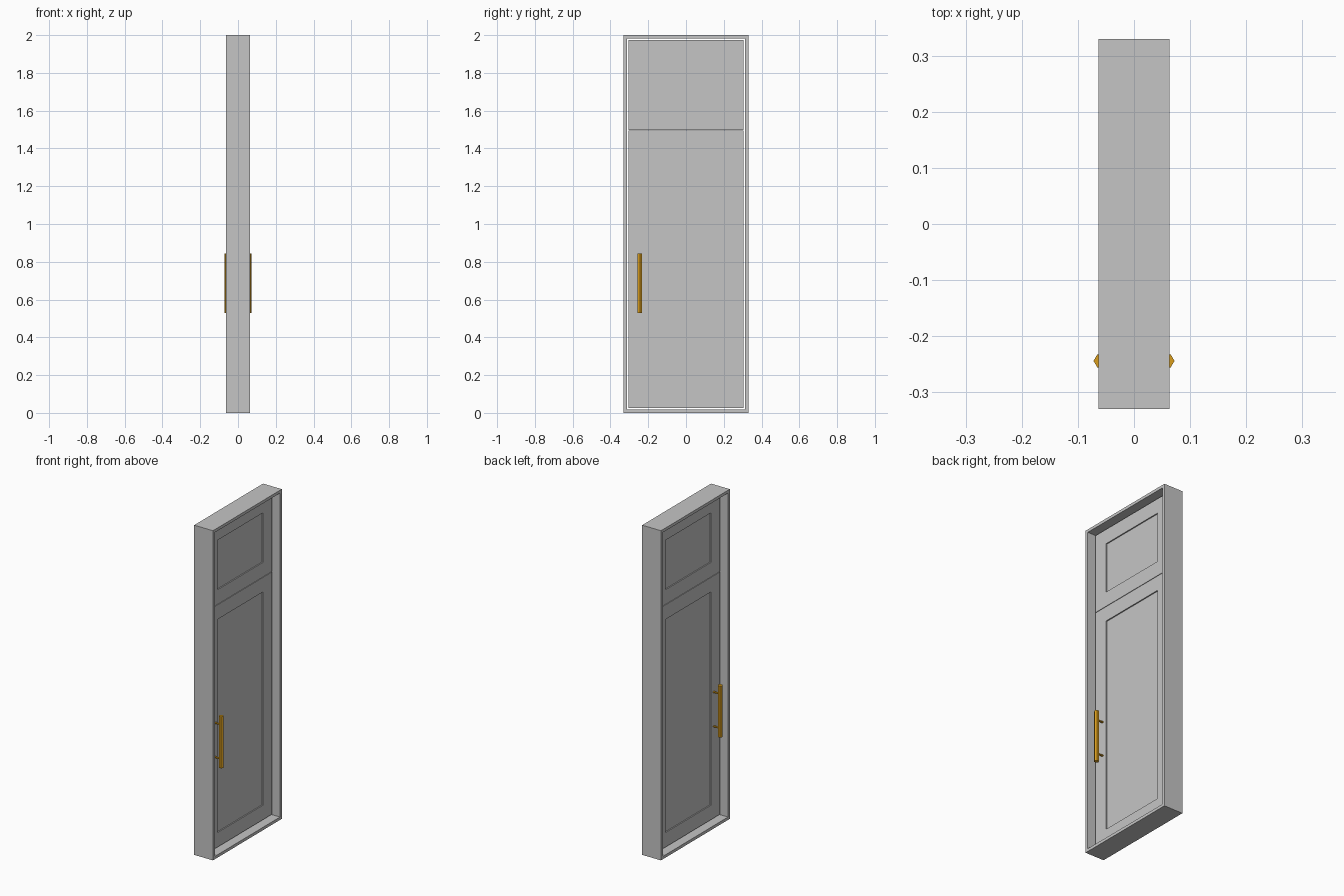
import bpy, bmesh
from math import pi
from mathutils import Matrix, Vector

cube = bpy.data.objects.get("Cube")
if cube:
    bpy.data.objects.remove(cube, do_unlink=True)


def material(name, rgb):
    mat = bpy.data.materials.new(name)
    mat.use_nodes = True
    mat.diffuse_color = (*rgb, 1)
    mat.node_tree.nodes["Principled BSDF"].inputs["Base Color"].default_value = (*rgb, 1)
    return mat


grey = material("grey_paint", (0.56, 0.56, 0.56))
brass = material("brass", (0.70, 0.34, 0.012))


def finish(name, bm, mat):
    bmesh.ops.recalc_face_normals(bm, faces=bm.faces)
    mesh = bpy.data.meshes.new(name)
    bm.to_mesh(mesh)
    bm.free()
    mesh.materials.append(mat)
    obj = bpy.data.objects.new(name, mesh)
    bpy.context.collection.objects.link(obj)
    return obj


def box(size, centre):
    bm = bmesh.new()
    bmesh.ops.create_cube(bm, size=1, matrix=Matrix.Translation(centre) @ Matrix.Diagonal((*size, 1)))
    return bm


def broad_faces(bm):
    return [f for f in bm.faces if abs(f.normal.x) > 0.9]


HEIGHT, WIDTH, DEPTH, BORDER = 2.0, 0.66, 0.126, 0.025
LEAF_DEPTH, STILE, RECESS = 0.031, 0.125, 0.007

# Frame: a box with its broad faces inset and the opening bridged through
bm = box((DEPTH, WIDTH, HEIGHT), (0, 0, HEIGHT / 2))
faces = broad_faces(bm)
bmesh.ops.inset_individual(bm, faces=faces, thickness=BORDER)
rims = [e for f in faces for e in f.edges]
bmesh.ops.delete(bm, geom=faces, context='FACES_ONLY')
bmesh.ops.bridge_loops(bm, edges=rims)
finish("door_frame", bm, grey)


# Door leaves: slabs with a square-edged recessed panel on both sides
def leaf(name, bottom, top):
    bm = box((LEAF_DEPTH, WIDTH - 2 * BORDER, top - bottom), (0, 0, (bottom + top) / 2))
    faces = broad_faces(bm)
    bmesh.ops.inset_individual(bm, faces=faces, thickness=STILE)
    for face in faces:
        inward = face.normal * -RECESS
        panel = bmesh.ops.extrude_discrete_faces(bm, faces=[face])["faces"][0]
        bmesh.ops.translate(bm, verts=panel.verts, vec=inward)
    finish(name, bm, grey)


leaf("lower_leaf", BORDER, 1.495)
leaf("upper_panel", 1.498, HEIGHT - BORDER)


# Pull handles: a hexagonal bar on two short posts, one per side
def rod(name, start, end, radius):
    start, end = Vector(start), Vector(end)
    axis = end - start
    turn = axis.to_track_quat('Z', 'Y').to_matrix().to_4x4()
    if abs(axis.z) > 0:
        turn = Matrix.Rotation(pi / 2, 4, 'Z')
    bm = bmesh.new()
    bmesh.ops.create_cone(bm, cap_ends=True, segments=6, radius1=radius, radius2=radius,
                          depth=axis.length, matrix=Matrix.Translation((start + end) / 2) @ turn)
    return finish(name, bm, brass)


HANDLE_Y, BAR_X = -0.244, 0.0586
for label, side in (("left", 1), ("right", -1)):
    x = side * BAR_X
    rod(label + "_handle_bar", (x, HANDLE_Y, 0.53), (x, HANDLE_Y, 0.843), 0.0135)
    for part, z in (("lower", 0.582), ("upper", 0.79)):
        rod(f"{label}_{part}_handle_post", (side * 0.01, HANDLE_Y, z), (x, HANDLE_Y, z), 0.006)
